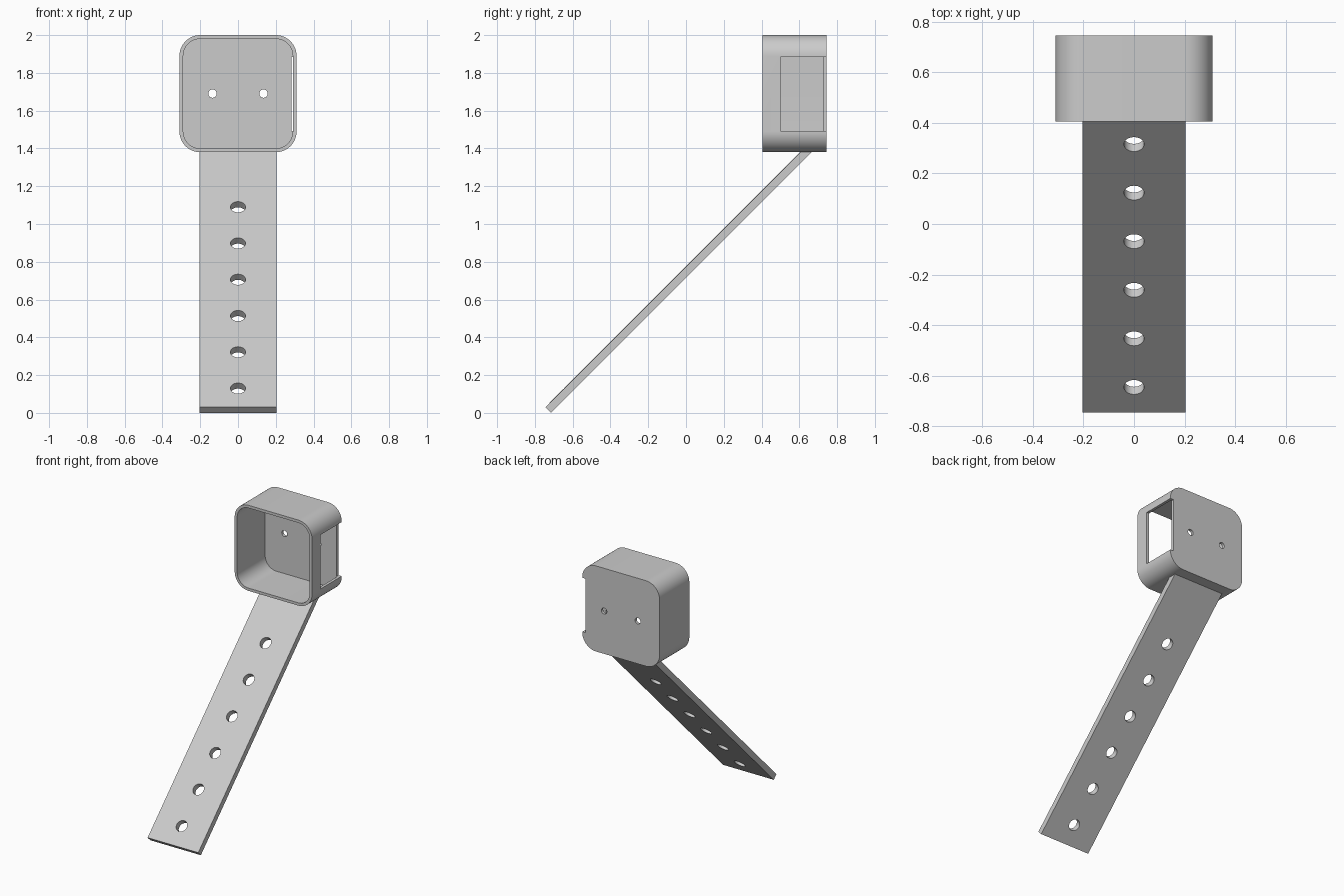
import bpy
import bmesh
from math import radians, sin, cos
from mathutils import Matrix, Vector

default = bpy.data.objects.get("Cube")
if default:
    bpy.data.objects.remove(default, do_unlink=True)


def make_object(name, bm):
    bmesh.ops.recalc_face_normals(bm, faces=bm.faces)
    mesh = bpy.data.meshes.new(name)
    bm.to_mesh(mesh)
    bm.free()
    obj = bpy.data.objects.new(name, mesh)
    bpy.context.collection.objects.link(obj)
    return obj


def prism(name, points, depth):
    """Extrude a closed outline along a vector."""
    bm = bmesh.new()
    face = bm.faces.new([bm.verts.new(p) for p in points])
    result = bmesh.ops.extrude_face_region(bm, geom=[face])
    verts = [v for v in result["geom"] if isinstance(v, bmesh.types.BMVert)]
    bmesh.ops.translate(bm, verts=verts, vec=depth)
    return make_object(name, bm)


def rounded_block(name, half, radius, y0, y1, segments=16):
    """Square block with rounded corners, running along y."""
    points = []
    for corner in range(4):
        mid = radians(45 + 90 * corner)
        cx = (half - radius) * (1 if cos(mid) > 0 else -1)
        cz = (half - radius) * (1 if sin(mid) > 0 else -1)
        for i in range(segments + 1):
            a = radians(90 * (corner + i / segments))
            points.append((cx + radius * cos(a), y0, CASE_Z + cz + radius * sin(a)))
    return prism(name, points, (0, y1 - y0, 0))


def cylinder(name, radius, depth, location, tilt):
    bm = bmesh.new()
    matrix = Matrix.Translation(location) @ Matrix.Rotation(tilt, 4, "X")
    bmesh.ops.create_cone(bm, cap_ends=True, segments=32, radius1=radius,
                          radius2=radius, depth=depth, matrix=matrix)
    return make_object(name, bm)


def box(name, low, high):
    low, high = Vector(low), Vector(high)
    bm = bmesh.new()
    matrix = Matrix.Translation((low + high) / 2) @ Matrix.Diagonal((*(high - low), 1))
    bmesh.ops.create_cube(bm, size=1, matrix=matrix)
    return make_object(name, bm)


def cut(target, cutter):
    cutter.hide_render = True
    mod = target.modifiers.new("cut", "BOOLEAN")
    mod.operation = "DIFFERENCE"
    mod.solver = "EXACT"
    mod.object = cutter
    select(target)
    bpy.ops.object.modifier_apply(modifier=mod.name)
    bpy.data.objects.remove(cutter, do_unlink=True)


def select(obj):
    bpy.ops.object.select_all(action="DESELECT")
    obj.select_set(True)
    bpy.context.view_layer.objects.active = obj


CASE_Z, HALF, RADIUS, WALL = 1.69, 0.31, 0.11, 0.02
FRONT, BACK = 0.405, 0.745

# Rounded case, open at the front
case = rounded_block("case", HALF, RADIUS, FRONT, BACK)
cut(case, rounded_block("cavity", HALF - WALL, RADIUS - WALL, FRONT - 0.1, BACK - WALL))

# Side window that also notches the back plate
cut(case, box("window", (0.283, 0.5, 1.493), (0.4, 0.9, 1.885)))

# Screw holes in the back plate
for x in (-0.135, 0.135):
    cut(case, cylinder("screw_hole", 0.022, 0.2, (x, BACK, CASE_Z), radians(90)))

# Sloping strap, its top end set into the case floor
W = 0.203
strap = prism("strap", [(-W, -0.745, 0.03), (-W, -0.715, 0),
                        (-W, 0.675, 1.39), (-W, 0.615, 1.39)], (2 * W, 0, 0))

# Row of holes square to the strap
for i in range(6):
    step = 0.192 * i
    cut(strap, cylinder("strap_hole", 0.04, 0.2, (0, -0.645 + step, 0.13 + step), radians(45)))

for obj in (case, strap):
    select(obj)
    bpy.ops.object.shade_smooth_by_angle(angle=radians(30))
